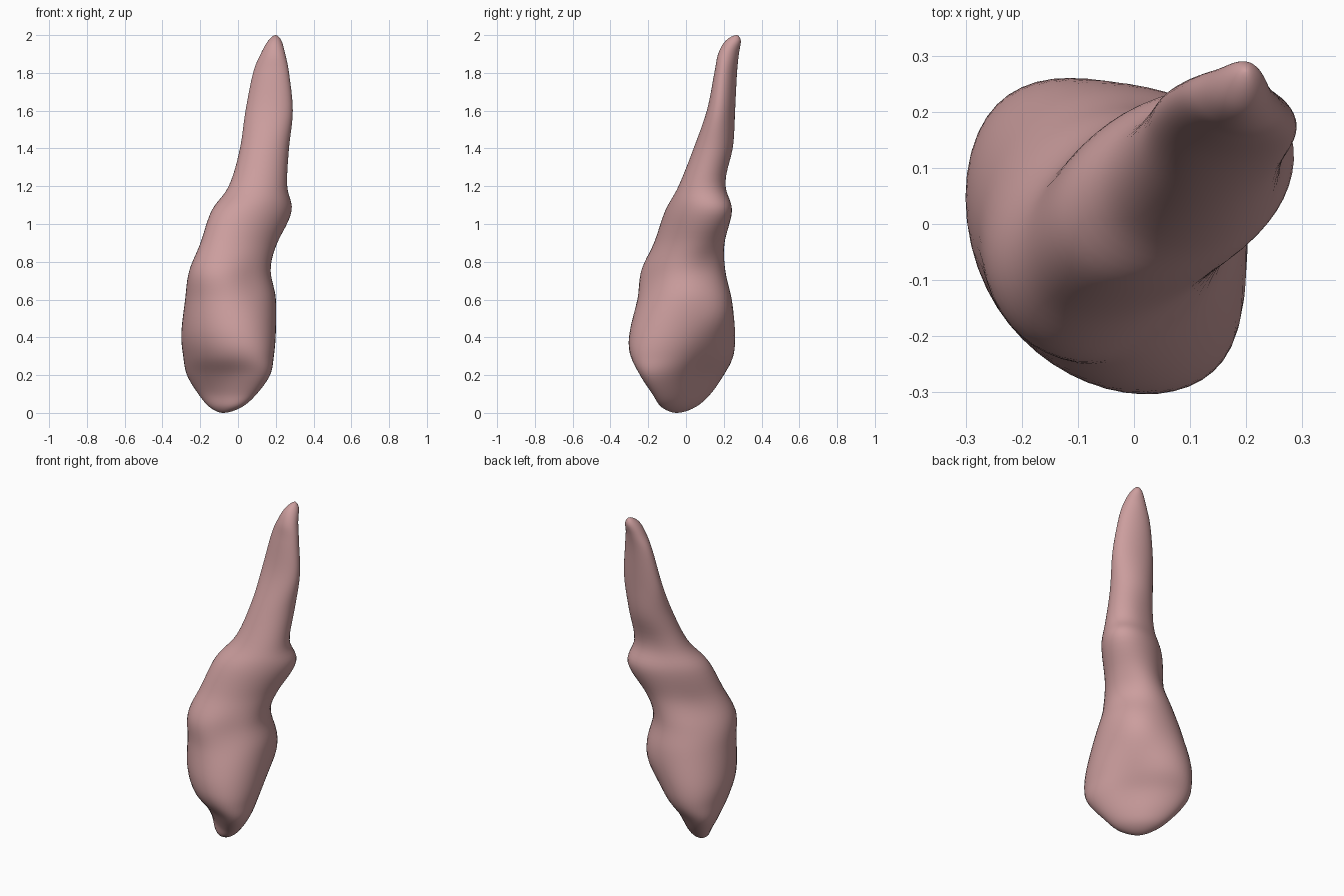
import bpy, bmesh
from math import sin, cos, sqrt, exp, pi, radians
from mathutils import Vector

cube = bpy.data.objects.get("Cube")
if cube:
    bpy.data.objects.remove(cube, do_unlink=True)

SIDES = 48
STEPS = 6

# Cross-sections in hundredths: height, x range, y range, diagonal skew
SECTIONS = [
    (0, -8, -8, -5, -5, -60),
    (3, -15, 2, -13, 5, -65),
    (10, -21, 10, -18, 13, -70),
    (20, -27, 17, -25, 20, -62),
    (30, -29, 19, -30, 25, -40),
    (42, -30, 20, -30, 26, -22),
    (60, -28, 20, -26, 24, 0),
    (75, -26, 18, -24, 21, 16),
    (90, -20, 22, -17, 21, 30),
    (107, -14, 28, -11, 24, 27),
    (120, -5, 26, -4, 22, 5),
    (140, 1, 27, 4, 25, 0),
    (160, 4, 29, 11, 26, -15),
    (180, 8, 27, 15, 27, -25),
    (190, 12, 25, 17, 28, -20),
    (197, 16, 23, 21, 29, 0),
    (200, 20, 20, 27, 27, 0),
]

# Soft swellings and hollows: angle, height, spread, depth
DENTS = [
    (45, 0.24, 0.14, -0.025),
    (50, 0.52, 0.12, 0.025),
    (35, 0.84, 0.12, -0.025),
    (-60, 0.70, 0.12, -0.015),
    (-75, 0.22, 0.10, -0.015),
    (150, 0.85, 0.12, -0.012),
    (40, 1.08, 0.10, 0.012),
    (100, 1.25, 0.12, -0.015),
]


def section(z, x0, x1, y0, y1, skew):
    """Height, centre, half widths and skew of one cross-section."""
    row = (z, (x0 + x1) / 2, (y0 + y1) / 2, (x1 - x0) / 2, (y1 - y0) / 2, skew)
    return [v / 100 for v in row]


def past_end(end, inner):
    """Reflect a section through the pole, so that the end is rounded."""
    z, cx, cy, hx, hy, skew = inner
    return [z, 2 * end[1] - cx, 2 * end[2] - cy, -hx, -hy, skew]


def spline(a, b, c, d, t):
    return b + t / 2 * (c - a + t * (2*a - 5*b + 4*c - d + t * (3*(b - c) + d - a)))


def ring_points(z, cx, cy, hx, hy, skew):
    """Slanted ellipse that fills the given half widths."""
    lean = sqrt(1 - skew * skew)
    centre = Vector((cx, cy, z))
    for i in range(SIDES):
        a = 2 * pi * i / SIDES
        u, v = cos(a), sin(a)
        yield centre + Vector((hx * u, hy * (skew * u + lean * v), 0)), centre


def sculpt(point, centre):
    """Push a surface point in or out near each dent."""
    out = point - centre
    reach = out.length
    out.normalize()
    push = 0
    for angle, height, spread, depth in DENTS:
        a = radians(angle)
        spot = Vector((cos(a) * reach, sin(a) * reach, height))
        gap = (point - Vector((centre.x, centre.y, 0)) - spot).length
        push += depth * exp(-(gap / spread) ** 2)
    return point + out * push


# Interpolate the sections into a smooth stack
rows = [section(*s) for s in SECTIONS]
rows = [past_end(rows[0], rows[1])] + rows + [past_end(rows[-1], rows[-2])]
stack = []
for k in range(1, len(rows) - 2):
    for s in range(STEPS):
        stack.append([spline(*vals, s / STEPS) for vals in zip(*rows[k - 1:k + 3])])

# Loft the body and close both poles
bm = bmesh.new()
rings = [[bm.verts.new(sculpt(p, c)) for p, c in ring_points(*row)]
         for row in stack[1:]]
for low, high in zip(rings, rings[1:]):
    for i in range(SIDES):
        j = (i + 1) % SIDES
        bm.faces.new((low[i], low[j], high[j], high[i]))
for ring, end in ((rings[0], rows[1]), (rings[-1], rows[-2])):
    pole = bm.verts.new((end[1], end[2], end[0]))
    for i in range(SIDES):
        bm.faces.new((ring[i], ring[(i + 1) % SIDES], pole))
bmesh.ops.recalc_face_normals(bm, faces=bm.faces)
for face in bm.faces:
    face.smooth = True

mesh = bpy.data.meshes.new("tapered_body")
bm.to_mesh(mesh)
bm.free()
body = bpy.data.objects.new("tapered_body", mesh)
bpy.context.collection.objects.link(body)

# Dusty pink flesh
flesh = bpy.data.materials.new("dusty_pink")
flesh.use_nodes = True
colour = (0.60, 0.34, 0.34, 1)
flesh.diffuse_color = colour
flesh.node_tree.nodes["Principled BSDF"].inputs["Base Color"].default_value = colour
mesh.materials.append(flesh)
